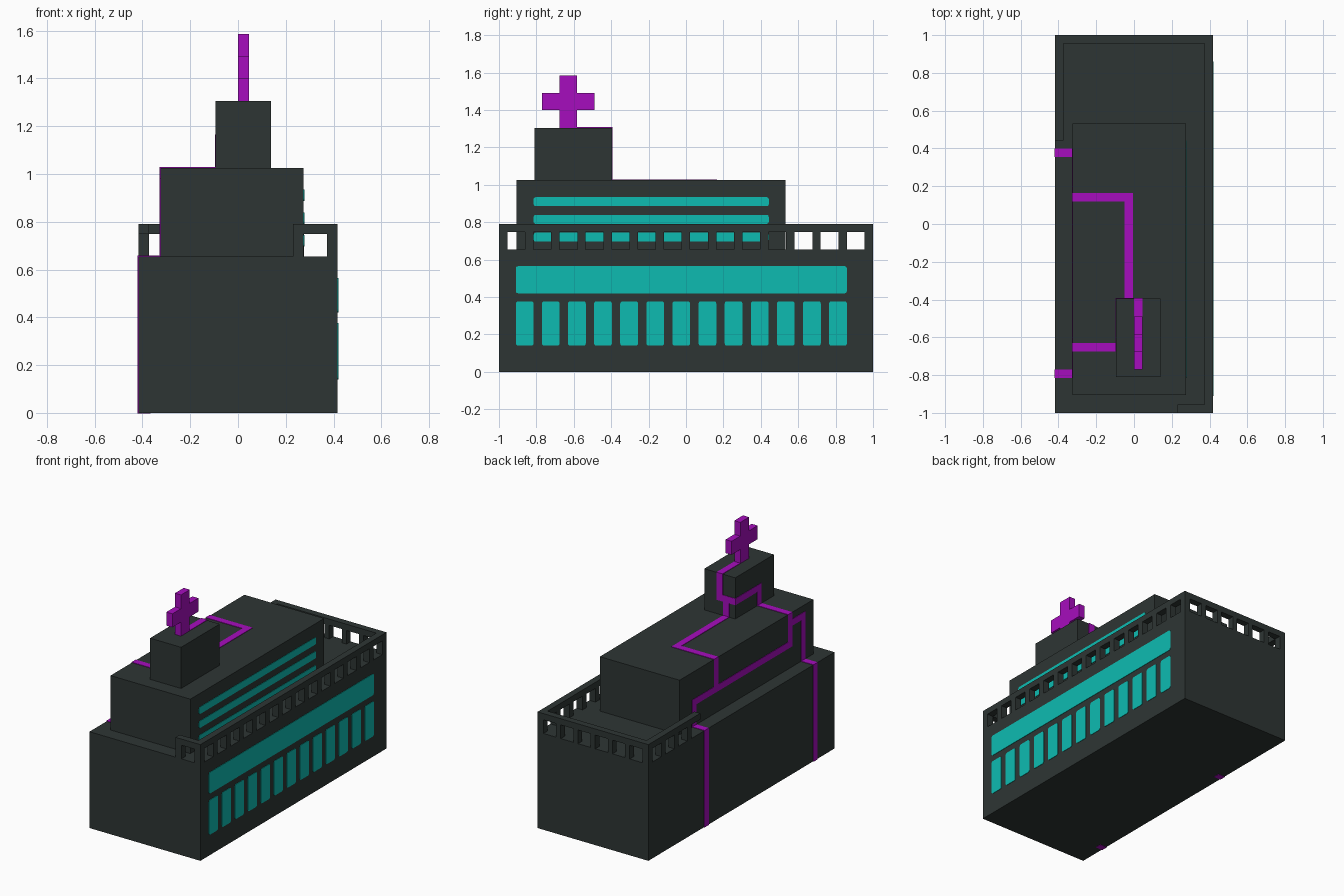
import bpy
import bmesh
from mathutils import Matrix, Vector

if "Cube" in bpy.data.objects:
    bpy.data.objects.remove(bpy.data.objects["Cube"], do_unlink=True)


def make_material(name, rgb):
    mat = bpy.data.materials.new(name)
    mat.use_nodes = True
    mat.diffuse_color = (*rgb, 1)
    mat.node_tree.nodes["Principled BSDF"].inputs["Base Color"].default_value = (*rgb, 1)
    return mat


DARK = make_material("dark slate", (0.027, 0.036, 0.034))
PURPLE = make_material("vivid purple", (0.38, 0.004, 0.51))
TEAL = make_material("bright teal", (0.004, 0.5, 0.44))


def boxes(name, mat, extents, round_x=0.0):
    """One object from boxes (x0, x1, y0, y1, z0, z1); round_x rounds the edges along x."""
    bm = bmesh.new()
    for x0, x1, y0, y1, z0, z1 in extents:
        centre = Vector(((x0 + x1) / 2, (y0 + y1) / 2, (z0 + z1) / 2))
        size = Matrix.Diagonal((x1 - x0, y1 - y0, z1 - z0, 1))
        bmesh.ops.create_cube(bm, size=1, matrix=Matrix.Translation(centre) @ size)
    if round_x:
        edges = [e for e in bm.edges if abs(e.verts[0].co.x - e.verts[1].co.x) > 1e-4]
        bmesh.ops.bevel(bm, geom=edges, offset=round_x, segments=3, profile=0.5, affect='EDGES')
    mesh = bpy.data.meshes.new(name)
    bm.to_mesh(mesh)
    bm.free()
    mesh.materials.append(mat)
    obj = bpy.data.objects.new(name, mesh)
    bpy.context.collection.objects.link(obj)
    return obj


# Main dimensions
W, ROOF, RIM = 0.417, 0.655, 0.79       # half width, terrace height, parapet top
MX0, MX1, MY0, MY1, MTOP = -0.325, 0.275, -0.905, 0.533, 1.025
TX0, TX1, TY0, TY1, TTOP = -0.094, 0.139, -0.81, -0.395, 1.305
WALL, PITCH, HOLE = 0.045, 0.1396, 0.095
E = 0.003                               # plate thickness

# Stacked blocks
boxes("base_block", DARK, [(-W, W, -1, 1, 0, ROOF)])
boxes("middle_block", DARK, [(MX0, MX1, MY0, MY1, ROOF, MTOP)])
boxes("tower_block", DARK, [(TX0, TX1, TY0, TY1, MTOP, TTOP)])

# Parapet: posts carrying a lintel, so the gaps are openings
BEAM = 0.748
posts_y = [(-0.955 + i * PITCH - WALL, -0.955 + i * PITCH) for i in range(15)]
posts_y[0], posts_y[-1] = (-1, -0.955), (0.955, 1)
boxes("parapet_left", DARK,
      [(W - WALL, W, -1, 1, BEAM, RIM)] +
      [(W - WALL, W, a, b, ROOF, BEAM) for a, b in posts_y])
boxes("parapet_right", DARK,
      [(-W, -W + WALL, 0.442, 1, BEAM, RIM)] +
      [(-W, -W + WALL, a, b, ROOF, BEAM) for a, b in posts_y if a > 0.5])
step = (2 * W - 2 * WALL - HOLE) / 5
back_posts = [(-W + WALL + HOLE + i * step, -W + WALL + (i + 1) * step) for i in range(5)]
boxes("parapet_back", DARK,
      [(-W + WALL, W - WALL, 1 - WALL, 1, BEAM, RIM)] +
      [(a, b, 1 - WALL, 1, ROOF, BEAM) for a, b in back_posts])
boxes("parapet_front", DARK,
      [(0.23, W - WALL, -1, -1 + WALL, BEAM, RIM),
       (0.23, 0.275, -1, -1 + WALL, ROOF, BEAM)])

# Windows on the +x side
boxes("lower_windows", TEAL,
      [(W, W + E, -0.91 + i * PITCH, -0.815 + i * PITCH, 0.14, 0.377) for i in range(13)], 0.012)
boxes("window_band", TEAL, [(W, W + E, -0.91, 0.86, 0.42, 0.565)], 0.012)
boxes("middle_windows", TEAL,
      [(MX1, MX1 + E, -0.815, 0.443, z, z + 0.048) for z in (0.696, 0.791, 0.886)], 0.012)

# Cross on the tower
boxes("cross", PURPLE,
      [(0, 0.045, -0.677, -0.583, TTOP, 1.585),
       (0, 0.045, -0.77, -0.677, 1.4, 1.492),
       (0, 0.045, -0.583, -0.49, 1.4, 1.492)])

# Purple line from the cross down the back and right side of the tower
boxes("tower_line", PURPLE,
      [(0, 0.045, -0.583, TY1 + E, TTOP, TTOP + E),
       (0, 0.045, TY1, TY1 + E, 1.165, TTOP),
       (TX0 - E, 0.045, TY1, TY1 + E, 1.12, 1.165),
       (-0.05, -0.005, TY1, TY1 + E, MTOP, 1.12),
       (TX0 - E, TX0, -0.675, TY1, 1.12, 1.165),
       (TX0 - E, TX0, -0.675, -0.63, MTOP, 1.12)])

# Purple lines over the middle block
boxes("middle_line", PURPLE,
      [(-0.05, -0.005, 0.12, TY1, MTOP, MTOP + E),
       (MX0 - E, -0.005, 0.12, 0.165, MTOP, MTOP + E),
       (MX0 - E, MX0, 0.12, 0.165, 0.84, MTOP),
       (MX0 - E, TX0, -0.675, -0.63, MTOP, MTOP + E),
       (MX0 - E, MX0, -0.675, -0.63, 0.84, MTOP),
       (MX0 - E, MX0, -0.675, 0.4, 0.795, 0.84),
       (MX0 - E, MX0, 0.355, 0.4, ROOF, 0.795),
       (MX0 - E, MX0, -0.815, -0.675, 0.935, 0.98),
       (MX0 - E, MX0, -0.815, -0.77, ROOF, 0.935)])

# Purple lines across the terrace, down the wall and under the base
base_line = []
for y in (-0.815, 0.355):
    base_line += [(-W - E, MX0, y, y + 0.045, ROOF, ROOF + E),
                  (-W - E, -W, y, y + 0.045, 0, ROOF),
                  (-W - E, -W + 0.05, y, y + 0.045, -0.002, 0)]
boxes("base_lines", PURPLE, base_line)
